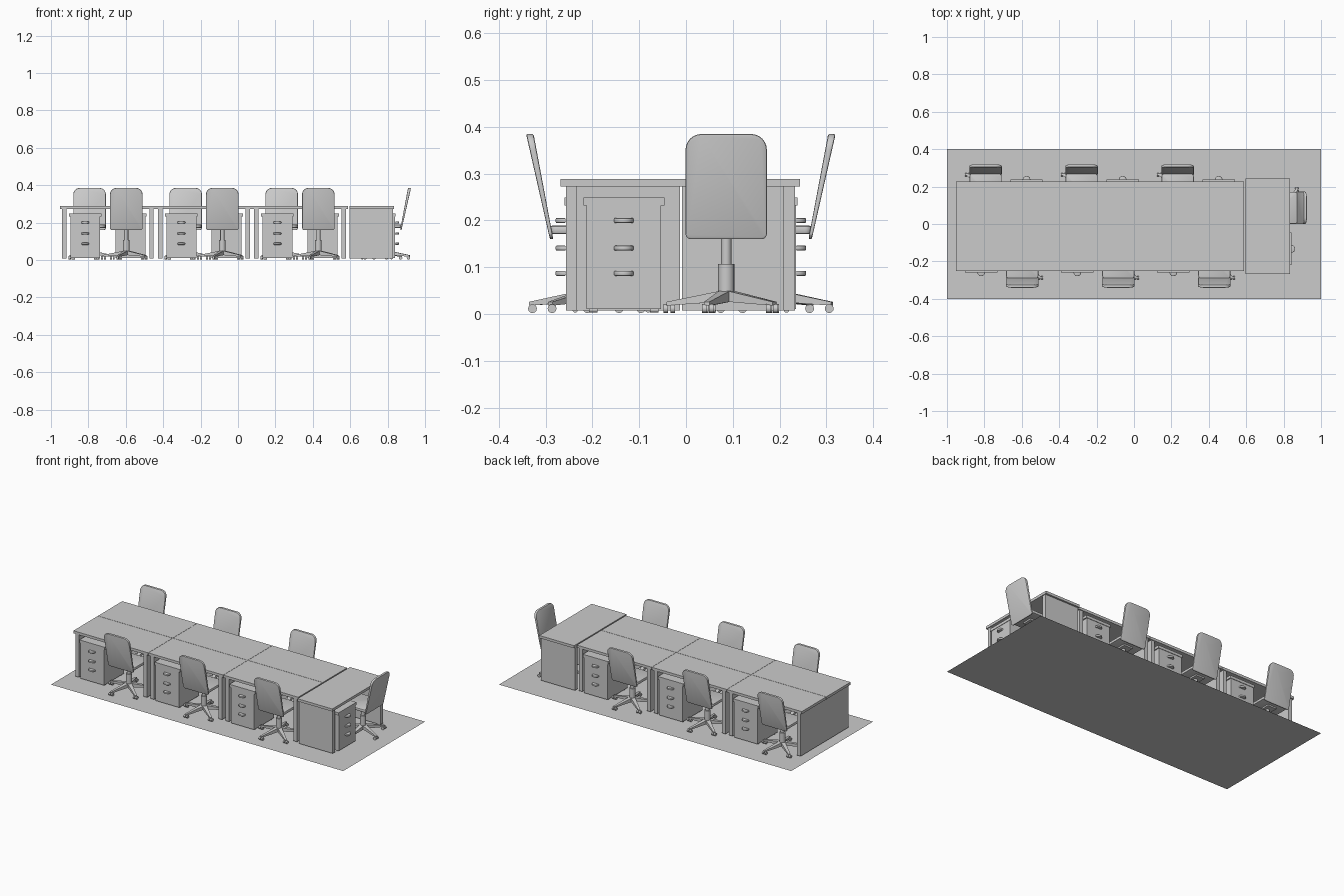
import bpy, bmesh
from math import sin, cos, pi, radians
from mathutils import Matrix, Vector

if "Cube" in bpy.data.objects:
    bpy.data.objects.remove(bpy.data.objects["Cube"])

parts = []  # (name, mesh, smooth) in the local frame of one workstation


def finish(name, bm, smooth=False):
    bmesh.ops.recalc_face_normals(bm, faces=bm.faces)
    me = bpy.data.meshes.new(name)
    bm.to_mesh(me)
    bm.free()
    parts.append((name, me, smooth))


def add_box(bm, x0, x1, y0, y1, z0, z1):
    m = Matrix.Translation(((x0 + x1) / 2, (y0 + y1) / 2, (z0 + z1) / 2))
    bmesh.ops.create_cube(bm, size=1, matrix=m @ Matrix.Diagonal((x1 - x0, y1 - y0, z1 - z0, 1)))


def box(name, *dims):
    bm = bmesh.new()
    add_box(bm, *dims)
    finish(name, bm)


def add_cyl(bm, r1, r2, depth, matrix, n=12):
    bmesh.ops.create_cone(bm, cap_ends=True, segments=n, radius1=r1, radius2=r2,
                          depth=depth, matrix=matrix)


def prism(bm, outline, z0, z1, bevel=0):
    """Extrude a flat outline from z0 to z1, rounding the rims."""
    face = bm.faces.new([bm.verts.new((x, y, z0)) for x, y in outline])
    ext = bmesh.ops.extrude_face_region(bm, geom=[face], use_keep_orig=True)["geom"]
    top = [v for v in ext if isinstance(v, bmesh.types.BMVert)]
    bmesh.ops.translate(bm, verts=top, vec=(0, 0, z1 - z0))
    if bevel:
        rims = [e for e in bm.edges if abs(e.verts[0].co.z - e.verts[1].co.z) < 1e-6]
        bmesh.ops.recalc_face_normals(bm, faces=bm.faces)
        bmesh.ops.bevel(bm, geom=rims, offset=bevel, segments=2, profile=0.5, affect='EDGES')


def rounded(x0, x1, y0, y1, r_low, r_high, n=6):
    pts = []
    for cx, cy, r, a0 in ((x1, y1, r_high, 0), (x0, y1, r_high, 90),
                          (x0, y0, r_low, 180), (x1, y0, r_low, 270)):
        ox = cx - r if cx == x1 else cx + r
        oy = cy - r if cy == y1 else cy + r
        for k in range(n + 1):
            a = radians(a0 + 90 * k / n)
            pts.append((ox + r * cos(a), oy + r * sin(a)))
    return pts


# Desk: top and two side panels
box("desk_top", -0.256, 0.256, -0.119, 0.119, 0.273, 0.289)
for side, s in (("left", -1), ("right", 1)):
    a, b = sorted((s * 0.245, s * 0.221))
    box(f"desk_side_panel_{side}", a, b, -0.114, 0.118, 0.008, 0.273)

# Drawer pedestal
PX, FRONT = -0.121, -0.126
box("pedestal_body", PX - 0.08, PX + 0.08, FRONT, 0.07, 0.011, 0.232)
box("pedestal_lid", PX - 0.0865, PX + 0.0865, FRONT - 0.003, 0.075, 0.232, 0.249)
for k, z in enumerate((0.087, 0.141, 0.200)):
    bm = bmesh.new()
    half = [(PX + 0.021 * cos(pi + pi * i / 12), FRONT + 0.022 * sin(pi + pi * i / 12))
            for i in range(13)]
    prism(bm, half, z - 0.0055, z + 0.0055, 0.003)
    finish(f"drawer_handle_{k + 1}", bm, True)
bm = bmesh.new()
for dx in (-0.065, 0.065):
    for y in (FRONT + 0.02, 0.05):
        add_cyl(bm, 0.006, 0.006, 0.018,
                Matrix.Translation((PX + dx, y, 0.009)) @ Matrix.Rotation(pi / 2, 4, 'Y'))
finish("pedestal_casters", bm, True)

# Chair seat
CX, CY = 0.098, -0.082
bm = bmesh.new()
prism(bm, rounded(CX - 0.086, CX + 0.086, CY - 0.078, CY + 0.085, 0.015, 0.03), 0.171, 0.189, 0.005)
finish("seat", bm, True)

# Chair backrest: rounded panel stood up, leaned back and thinned at the bottom
bm = bmesh.new()
prism(bm, rounded(CX - 0.087, CX + 0.087, 0.160, 0.385, 0.012, 0.034), 0, 0.016, 0.004)
for v in bm.verts:
    x, h, t = v.co
    f = (h - 0.160) / 0.225
    v.co = (x, -0.160 - 0.051 * f + t * (0.45 + 0.55 * f), h)
finish("backrest", bm, True)

# Chair column
bm = bmesh.new()
add_cyl(bm, 0.011, 0.011, 0.07, Matrix.Translation((CX, CY, 0.140)), 16)
add_cyl(bm, 0.0175, 0.0175, 0.08, Matrix.Translation((CX, CY, 0.067)), 16)
finish("chair_column", bm, True)
box("seat_bracket", CX - 0.03, CX + 0.03, CY - 0.04, CY + 0.04, 0.162, 0.172)

# Five-star base with tapered legs and twin-wheel casters
legs, wheels = bmesh.new(), bmesh.new()
for k in range(5):
    phi = radians(-19 + 72 * k)
    d = Vector((sin(phi), -cos(phi), 0))
    n = Vector((cos(phi), sin(phi), 0))
    hub = Vector((CX, CY, 0))
    rings = []
    for r, w, z0, z1 in ((0.0, 0.013, 0.027, 0.052), (0.128, 0.006, 0.018, 0.026)):
        rings.append([legs.verts.new(hub + d * r + n * s * w + Vector((0, 0, z)))
                      for s, z in ((-1, z0), (1, z0), (1, z1), (-1, z1))])
    for i in range(4):
        j = (i + 1) % 4
        legs.faces.new((rings[0][i], rings[0][j], rings[1][j], rings[1][i]))
    legs.faces.new(rings[0])
    legs.faces.new(rings[1])
    for s in (-1, 1):
        axis = Vector((1, 0, 0))
        rot = axis.to_track_quat('Z', 'Y').to_matrix().to_4x4()
        pos = hub + d * 0.122 + axis * s * 0.0075 + Vector((0, 0, 0.0115))
        add_cyl(wheels, 0.0095, 0.0095, 0.010, Matrix.Translation(pos) @ rot)
finish("chair_base", legs)
finish("chair_casters", wheels, True)

# Place the seven workstations: front row, back row and end desk
stations = []
for k in range(3):
    x = -0.6955 + 0.5135 * k
    stations.append((f"front_{k + 1}", x, -0.131, 0))
    stations.append((f"back_{k + 1}", x, 0.109, pi))
stations.append(("end", 0.714, -0.012, pi / 2))
for label, x, y, rot in stations:
    for name, me, smooth in parts:
        ob = bpy.data.objects.new(f"{name}_{label}", me)
        ob.matrix_world = Matrix.Translation((x, y, 0)) @ Matrix.Rotation(rot, 4, 'Z')
        bpy.context.collection.objects.link(ob)
        if smooth and label == "front_1":
            bpy.ops.object.select_all(action='DESELECT')
            bpy.context.view_layer.objects.active = ob
            ob.select_set(True)
            bpy.ops.object.shade_smooth_by_angle(angle=radians(35))

# Floor sheet
bm = bmesh.new()
bmesh.ops.create_grid(bm, x_segments=1, y_segments=1, size=1, matrix=Matrix.Diagonal((1, 0.4, 1, 1)))
me = bpy.data.meshes.new("floor_sheet")
bm.to_mesh(me)
bm.free()
bpy.context.collection.objects.link(bpy.data.objects.new("floor_sheet", me))
